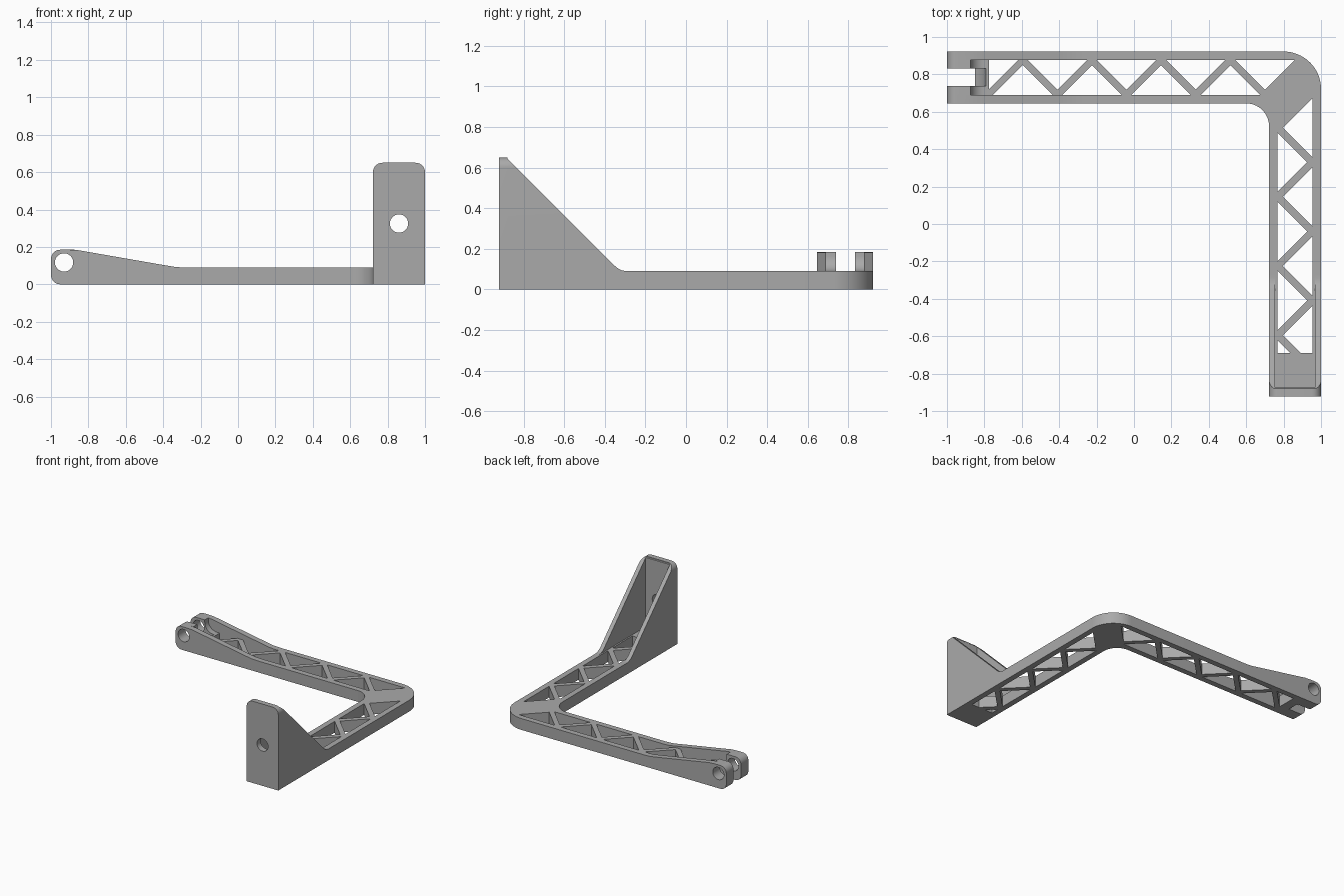
import bpy, bmesh
from math import cos, sin, radians

cube = bpy.data.objects.get("Cube")
if cube:
    bpy.data.objects.remove(cube, do_unlink=True)

grey = bpy.data.materials.new("plain grey")
grey.use_nodes = True
grey.diffuse_color = (0.4, 0.4, 0.4, 1)
grey.node_tree.nodes["Principled BSDF"].inputs["Base Color"].default_value = (0.4, 0.4, 0.4, 1)


def arc(cx, cy, r, start, end, steps=10):
    angles = [radians(start + (end - start) * i / steps) for i in range(steps + 1)]
    return [(cx + r * cos(a), cy + r * sin(a)) for a in angles]


def prism(name, outlines, axis, low, high):
    """Extrude one or more flat outlines along an axis."""
    place = {"x": lambda u, v, w: (w, u, v),
             "y": lambda u, v, w: (u, w, v),
             "z": lambda u, v, w: (u, v, w)}[axis]
    bm = bmesh.new()
    for outline in outlines:
        bottom = [bm.verts.new(place(u, v, low)) for u, v in outline]
        top = [bm.verts.new(place(u, v, high)) for u, v in outline]
        bm.faces.new(bottom)
        bm.faces.new(top[::-1])
        n = len(outline)
        for i in range(n):
            j = (i + 1) % n
            bm.faces.new((bottom[i], top[i], top[j], bottom[j]))
    bmesh.ops.recalc_face_normals(bm, faces=bm.faces)
    mesh = bpy.data.meshes.new(name)
    bm.to_mesh(mesh)
    bm.free()
    mesh.materials.append(grey)
    obj = bpy.data.objects.new(name, mesh)
    bpy.context.collection.objects.link(obj)
    return obj


def combine(body, other, operation):
    """Apply a boolean and discard the second shape."""
    mod = body.modifiers.new("combine", "BOOLEAN")
    mod.operation, mod.object, mod.solver = operation, other, "EXACT"
    bpy.context.view_layer.objects.active = body
    bpy.ops.object.modifier_apply(modifier=mod.name)
    bpy.data.objects.remove(other, do_unlink=True)


THICK, RAIL = 0.09, 0.045
FRONT, BACK = 0.645, 0.922          # long arm, across y
INNER, OUTER = 0.722, 1.0           # short arm, across x
BAR = -0.775                        # back of the fork

# L-shaped base with rounded corner
bracket = prism("bracket_arm", [
    [(BAR, FRONT)] + arc(0.6, FRONT - 0.122, 0.122, 90, 0)
    + [(INNER, -BACK), (OUTER, -BACK)]
    + arc(0.8, BACK - 0.2, 0.2, 0, 90, 16) + [(BAR, BACK)]], "z", 0, THICK)

# Raised side rails and fork bosses
lower_nose = arc(-0.95, 0.05, 0.05, 180, 270)
upper_nose = arc(-0.95, 0.135, 0.05, 90, 180)
rail = lower_nose + [(-0.28, 0), (-0.28, THICK), (-0.33, 0.092), (-0.38, 0.1),
                     (-0.8, 0.173), (-0.85, 0.182), (-0.9, 0.185)] + upper_nose
boss = (lower_nose + [(BAR, 0), (BAR, THICK)]
        + arc(-0.8, 0.165, 0.075, 270, 180) + [(-0.875, 0.185)] + upper_nose)
for profile, y0, y1 in ((rail, FRONT, FRONT + RAIL), (rail, BACK - RAIL, BACK),
                        (boss, FRONT + RAIL, 0.738), (boss, 0.832, BACK - RAIL)):
    combine(bracket, prism("side", [profile], "y", y0, y1), "UNION")

# Cross bar with a hollow clearing the hinge
bar = arc(-0.93, 0.115, 0.14, -55.2, -10.3) + [(BAR, THICK), (BAR, 0)]
combine(bracket, prism("cross_bar", [bar], "y", 0.738, 0.832), "UNION")

# Upright mounting plate with two sloping gussets
upright = prism("upright", [[(INNER, 0), (OUTER, 0)] + arc(0.95, 0.6, 0.05, 0, 90)
                            + arc(INNER + 0.05, 0.6, 0.05, 90, 180)], "y", -BACK, -0.25)
slope = [(-1, -0.1), (-0.27, -0.1), (-0.27, THICK), (-0.29, THICK), (-0.315, 0.094),
         (-0.335, 0.104), (-0.355, 0.12), (-0.88, 0.645), (-0.88, 0.7), (-1, 0.7)]
combine(upright, prism("slope", [slope], "x", 0.6, 1.1), "INTERSECT")
pocket = prism("pocket", [[(0.755, -0.875), (0.967, -0.875), (0.967, 0), (0.755, 0)]],
               "z", THICK, 0.8)
combine(upright, pocket, "DIFFERENCE")
combine(bracket, upright, "UNION")

# Triangular openings that leave a zigzag of struts
HALF, PITCH = 0.159, 0.37
y_in, y_out = FRONT + RAIL, BACK - RAIL
x_in, x_out = INNER + RAIL, OUTER - RAIL
openings = []


def across(c, base, way):
    openings.append([(c - HALF, base), (c + HALF, base), (c, base + way * HALF)])


def along(c, base, way):
    openings.append([(base, c - HALF), (base, c + HALF), (base + way * HALF, c)])


for i in range(4):
    across(-0.595 + i * PITCH, y_in, 1)
    across(-0.41 + i * PITCH, y_out, -1)
for i in range(3):
    along(0.515 - i * PITCH, x_out, -1)
    along(0.33 - i * PITCH, x_in, 1)
# Openings cut short at the fork and at the upright
END = -0.69
openings += [
    [(BAR, y_out), (BAR + 0.155, y_out), (BAR, y_out - 0.155)],
    [(x_out, -0.436), (x_out - HALF, -0.595), (x_out - 0.064, END), (x_out, END)],
    [(x_in, -0.621), (x_in + 0.069, END), (x_in, END)]]
combine(bracket, prism("openings", openings, "z", -0.1, 0.3), "DIFFERENCE")

# Hinge hole and mounting hole
for x, z, y0, y1 in ((-0.93, 0.117, 0.5, 1.1), (0.861, 0.325, -1.1, -0.8)):
    hole = prism("hole", [arc(x, z, 0.049, 0, 348.75, 31)], "y", y0, y1)
    combine(bracket, hole, "DIFFERENCE")

# Smooth curves, crisp edges
for o in bpy.context.selected_objects:
    o.select_set(False)
bracket.select_set(True)
bpy.context.view_layer.objects.active = bracket
bpy.ops.object.shade_smooth_by_angle(angle=radians(25))
